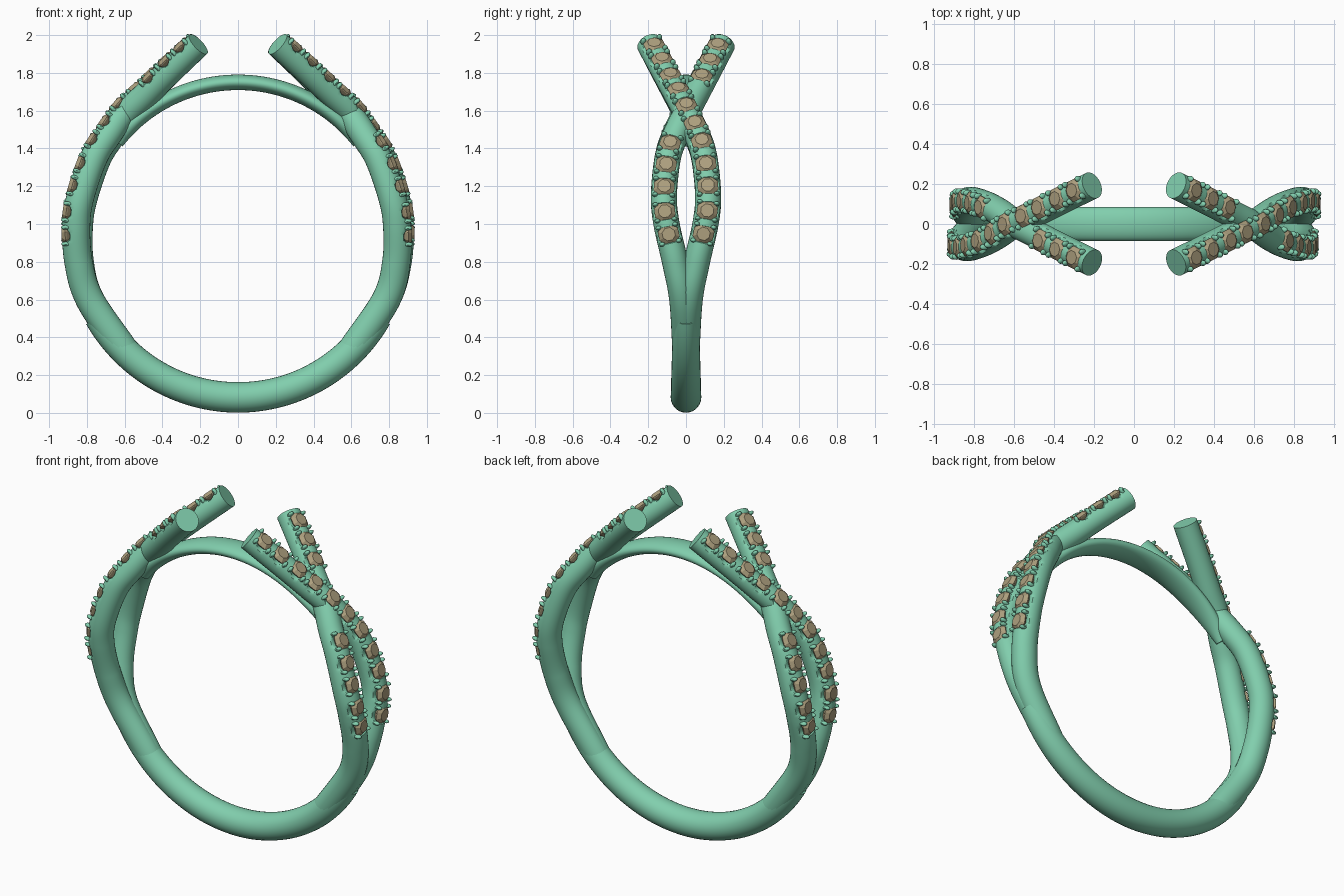
import bpy, bmesh, math
from mathutils import Vector, Matrix

if "Cube" in bpy.data.objects:
    bpy.data.objects.remove(bpy.data.objects["Cube"])

CZ, R = 0.935, 0.853      # ring centre height and tube centreline radius


def material(name, col):
    m = bpy.data.materials.new(name)
    m.diffuse_color = (*col, 1)
    m.use_nodes = True
    m.node_tree.nodes["Principled BSDF"].inputs["Base Color"].default_value = m.diffuse_color
    return m


METAL = material("green_metal", (0.22, 0.62, 0.42))
STONE = material("tan_stone", (0.42, 0.35, 0.21))


def finish(bm, name, mat, smooth=True):
    bmesh.ops.recalc_face_normals(bm, faces=bm.faces)
    me = bpy.data.meshes.new(name)
    bm.to_mesh(me)
    bm.free()
    me.materials.append(mat)
    ob = bpy.data.objects.new(name, me)
    bpy.context.collection.objects.link(ob)
    if smooth:
        bpy.ops.object.select_all(action='DESELECT')
        ob.select_set(True)
        bpy.context.view_layer.objects.active = ob
        bpy.ops.object.shade_smooth_by_angle(angle=math.radians(40))
    return ob


def frames(pts):
    """Position, tangent, outward normal and sideways axis along a path."""
    out = []
    for i, p in enumerate(pts):
        t = (pts[min(i + 1, len(pts) - 1)] - pts[max(i - 1, 0)]).normalized()
        n = Vector((t.z, 0, -t.x)).normalized()
        out.append((p, t, n, n.cross(t)))
    return out


def sweep(fr, size, top=None, sides=28):
    """Sweep an ellipse; top(i) limits its outward height to carve seats."""
    bm = bmesh.new()
    rings = []
    for i, (p, t, n, b) in enumerate(fr):
        rb, rn = size(i / (len(fr) - 1))
        lim = top(i) if top else 9
        ring = []
        for k in range(sides):
            a = 2 * math.pi * k / sides
            ring.append(bm.verts.new(p + b * rb * math.cos(a) + n * min(rn * math.sin(a), lim)))
        rings.append(ring)
    for r0, r1 in zip(rings, rings[1:]):
        for k in range(sides):
            j = (k + 1) % sides
            bm.faces.new((r0[k], r0[j], r1[j], r1[k]))
    bm.faces.new(rings[0])
    bm.faces.new(rings[-1])
    return bm


def arc(a0, a1, r, n=64):
    return [Vector((r * math.cos(a), 0, CZ + r * math.sin(a)))
            for a in (math.radians(a0 + (a1 - a0) * i / n) for i in range(n + 1))]


def spline(ctrl, step):
    """Smooth curve through the points, resampled at an even step."""
    c = [2 * ctrl[0] - ctrl[1]] + ctrl + [2 * ctrl[-1] - ctrl[-2]]
    fine = []
    for p0, p1, p2, p3 in zip(c, c[1:], c[2:], c[3:]):
        for k in range(40):
            u = k / 40
            fine.append(0.5 * (2 * p1 + (p2 - p0) * u + (2 * p0 - 5 * p1 + 4 * p2 - p3) * u * u
                               + (3 * p1 - p0 - 3 * p2 + p3) * u ** 3))
    fine.append(ctrl[-1])
    out, d = [fine[0]], 0
    for a, b in zip(fine, fine[1:]):
        d += (b - a).length
        if d >= step:
            out.append(b)
            d -= step
    return out


def add_gem(bm, m):
    # table, crown, girdle, pavilion
    rings = [[bm.verts.new(m @ Vector((r * math.cos((k + .5) * math.pi / 4),
                                       r * math.sin((k + .5) * math.pi / 4), z)))
              for k in range(8)] for r, z in ((.036, .077), (.059, .058), (.057, .052), (.012, .012))]
    for r0, r1 in zip(rings, rings[1:]):
        for k in range(8):
            bm.faces.new((r0[k], r0[k - 1], r1[k - 1], r1[k]))
    bm.faces.new(rings[0])
    bm.faces.new(rings[-1])


# Centreline of the right-hand strand that crosses on top: x, y, z
PATH = [(.603, .003, .332), (.784, .02, .6), (.842, .058, .8), (.850, .103, 1.0), (.825, .117, 1.15),
        (.755, .097, 1.35), (.68, .058, 1.47), (.595, .0, 1.59), (.49, -.053, 1.69),
        (.375, -.112, 1.8), (.21, -.193, 1.952)]
STEP = 0.007


def strand(name, flip, lift, skip):
    ctrl = []
    for x, y, z in PATH:
        w = max(0, 1 - ((z - 1.3) / .6) ** 2) * lift
        rad = Vector((x, 0, z - CZ)).normalized()
        ctrl.append(Vector((x, y * flip, z)) + rad * w)
    fr = frames(spline(ctrl, STEP))
    first = next(i for i, f in enumerate(fr) if f[0].z > .94)
    last = len(fr) - 1 - round(.075 / STEP)
    seats = [round(first + (last - first) * k / 10) for k in range(11) if k not in skip]
    half = (last - first) / 20

    def top(i):
        d = min(abs(i - s) for s in seats) * STEP
        return .074 - math.sqrt(max(0, .041 ** 2 - d * d)) if d < .041 else 9

    parts = [finish(sweep(fr, lambda u: (.069, .077 - .008 * u), top), name, METAL)]
    gems, prongs = bmesh.new(), bmesh.new()
    for s in seats:
        p, t, n, b = fr[s]
        m = Matrix((t, b, n)).transposed().to_4x4()
        m.translation = p
        add_gem(gems, m)
        # four claws holding each stone
        for st in (-1, 1):
            for sb in (-1, 1):
                loc = Matrix.Translation((st * (half * STEP - .016), sb * .045, .056))
                bmesh.ops.create_uvsphere(prongs, u_segments=10, v_segments=6, radius=1,
                                          matrix=m @ loc @ Matrix.Diagonal((.012, .016, .024, 1)))
    parts.append(finish(gems, name + "_stones", STONE, False))
    parts.append(finish(prongs, name + "_claws", METAL))
    # opposite side is the same strand turned half a circle
    for ob in parts:
        twin = ob.copy()
        twin.name = ob.name.replace("right", "left")
        twin.rotation_euler.z = math.pi
        bpy.context.collection.objects.link(twin)


strand("right_over_strand", 1, .008, ())
strand("right_under_strand", -1, -.012, (5, 6, 7))

# Plain lower shank, narrowing into the split
finish(sweep(frames(arc(-150, -30, R)),
             lambda u: (.081 - .013 * abs(2 * u - 1) ** 2, .081 - .005 * abs(2 * u - 1))), "lower_shank", METAL)

# Thin bridge closing the ring under the open ends
finish(sweep(frames(arc(38, 142, .815)),
             lambda u: (.085 - .05 * abs(2 * u - 1) ** 4, .041)), "top_bridge", METAL)
